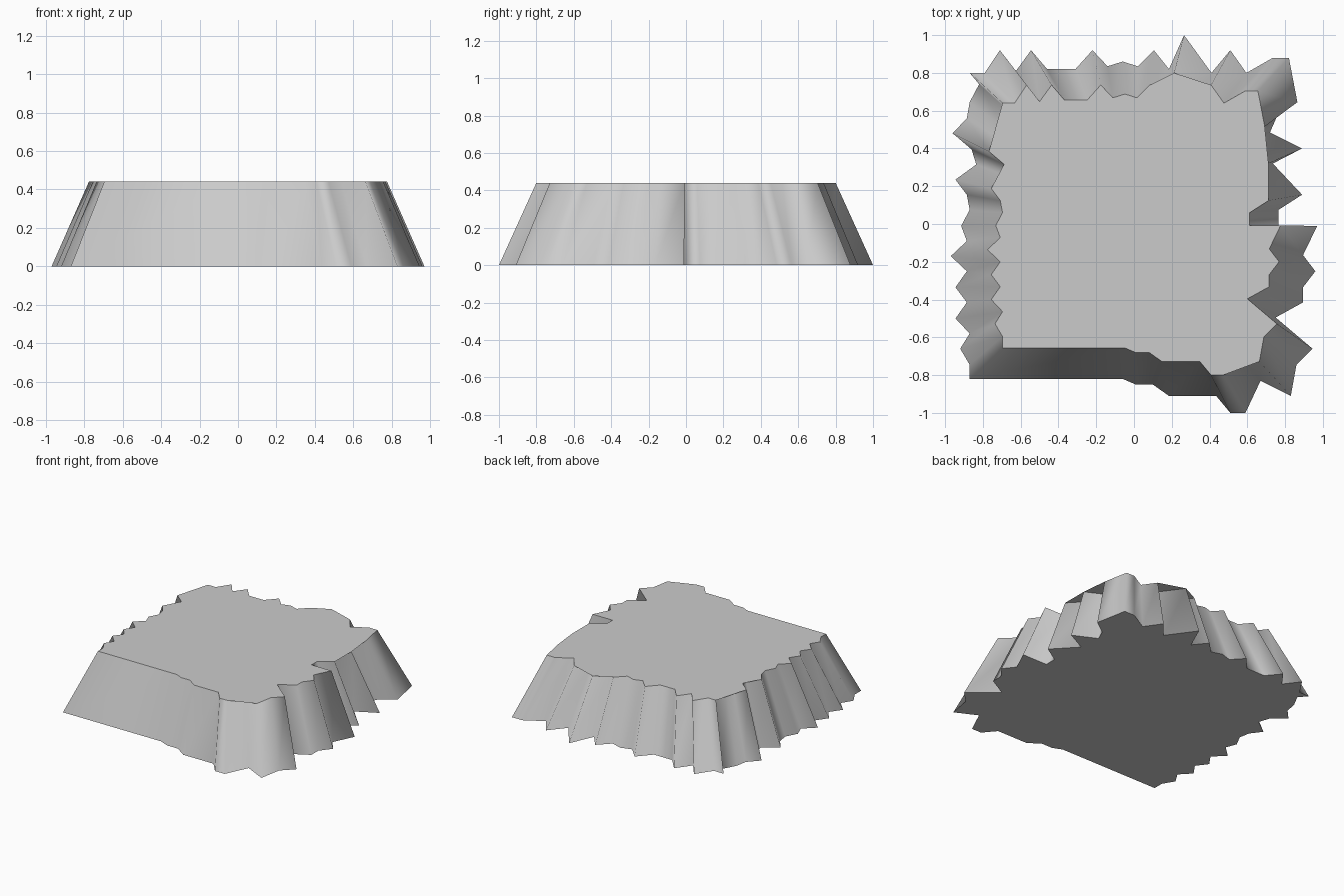
import bpy, bmesh

HEIGHT = 0.44   # thickness of the slab
TAPER = 0.8     # top outline relative to the base outline

# Jagged base outline, counter-clockwise from the front left corner
front = [(-.87, -.82), (-.06, -.82), (.01, -.85), (.10, -.85), (.185, -.91),
         (.435, -.91), (.51, -1), (.59, -1), (.67, -.83)]
right = [(.83, -.91), (.86, -.745), (.945, -.66), (.75, -.495), (.895, -.415),
         (.895, -.335), (.96, -.25), (.895, -.165), (.97, -.01), (.765, -.01),
         (.765, .075), (.89, .155), (.735, .32), (.89, .40), (.72, .485),
         (.755, .565), (.865, .645)]
back = [(.82, .88), (.735, .88), (.595, .80), (.51, .92), (.41, .80), (.265, 1),
        (.185, .82), (.105, .92), (.02, .835), (-.06, .86), (-.14, .835),
        (-.22, .92), (-.31, .82), (-.46, .82), (-.545, .92), (-.625, .81),
        (-.71, .92), (-.79, .80)]
left = [(-.87, .80), (-.82, .74), (-.87, .645), (-.885, .56), (-.96, .48),
        (-.86, .395), (-.835, .315), (-.945, .235), (-.885, .155), (-.87, .075),
        (-.915, -.01), (-.885, -.09), (-.97, -.17), (-.885, -.25),
        (-.945, -.335), (-.885, -.415), (-.945, -.5), (-.87, -.58),
        (-.92, -.66), (-.87, -.745)]
outline = front + right + back + left

# Rocky slab: base and scaled top joined by sloping walls
bm = bmesh.new()


def ring(scale, z):
    return [bm.verts.new((x * scale, y * scale, z)) for x, y in outline]


base, top = ring(1, 0), ring(TAPER, HEIGHT)
caps = [bm.faces.new(base[::-1]), bm.faces.new(top)]
for i in range(len(outline)):
    j = (i + 1) % len(outline)
    bm.faces.new((base[i], base[j], top[j], top[i])).smooth = True

# Crisp rims around the flat top and underside
for cap in caps:
    for edge in cap.edges:
        edge.smooth = False
bmesh.ops.triangulate(bm, faces=caps)

mesh = bpy.data.meshes.new("rock_platform")
bm.to_mesh(mesh)
bm.free()
bpy.context.collection.objects.link(bpy.data.objects.new("rock_platform", mesh))
